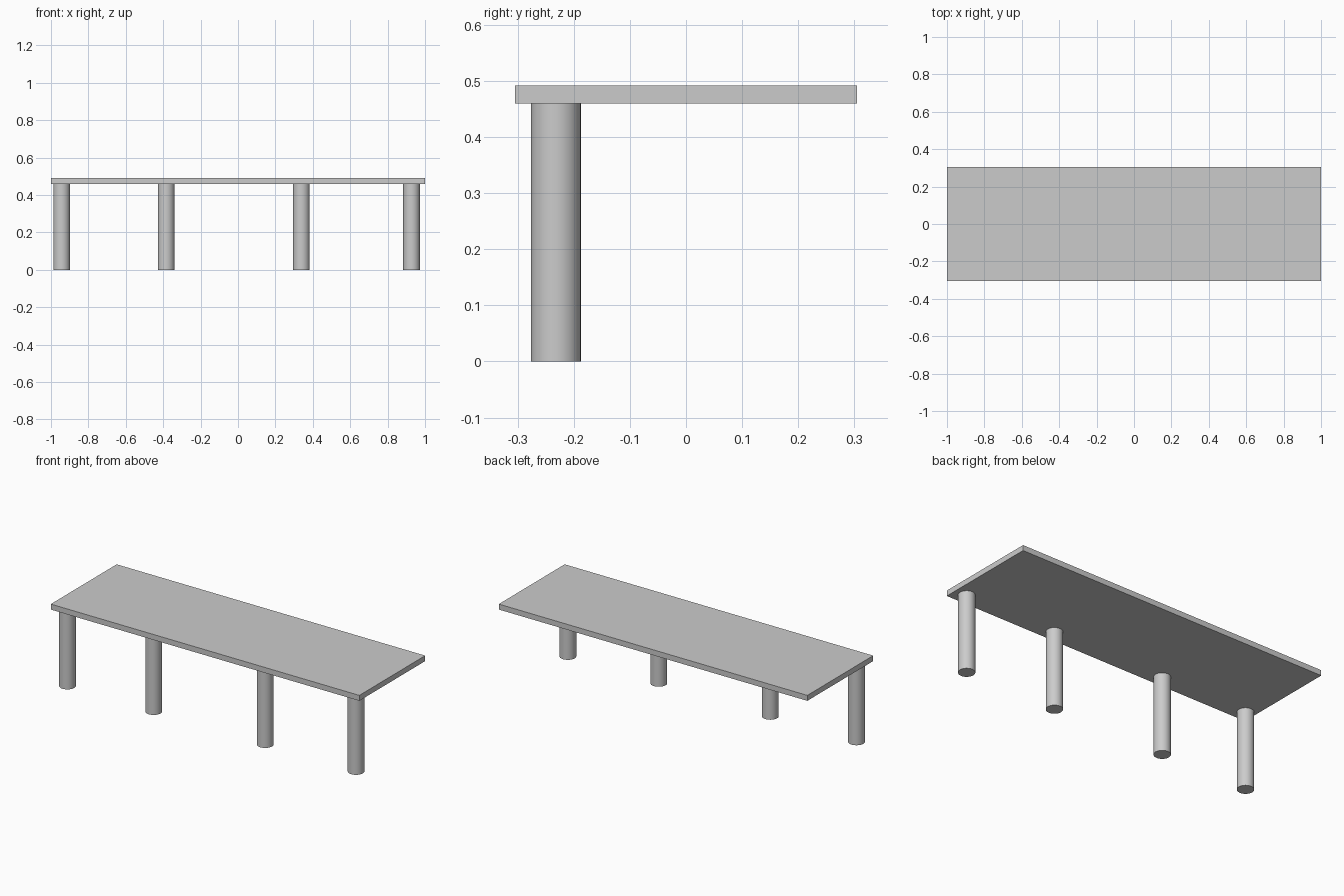
import bpy

if "Cube" in bpy.data.objects:
    bpy.data.objects.remove(bpy.data.objects["Cube"])

TOP_LENGTH, TOP_DEPTH = 2.0, 0.61
LEG_HEIGHT, TOP_HEIGHT = 0.46, 0.492
LEG_RADIUS, LEG_Y = 0.0445, -0.232

# Flat rectangular top
bpy.ops.mesh.primitive_cube_add(size=1, location=(0, 0, (LEG_HEIGHT + TOP_HEIGHT) / 2))
top = bpy.context.object
top.name = "table_top"
top.scale = (TOP_LENGTH, TOP_DEPTH, TOP_HEIGHT - LEG_HEIGHT)
bpy.ops.object.transform_apply(location=False, rotation=False, scale=True)

# Single row of round legs along the front edge
for i, x in enumerate((-0.943, -0.384, 0.339, 0.928), 1):
    bpy.ops.mesh.primitive_cylinder_add(
        vertices=48, radius=LEG_RADIUS, depth=LEG_HEIGHT,
        location=(x, LEG_Y, LEG_HEIGHT / 2))
    bpy.context.object.name = f"front_leg_{i}"
    bpy.ops.object.shade_smooth_by_angle()
